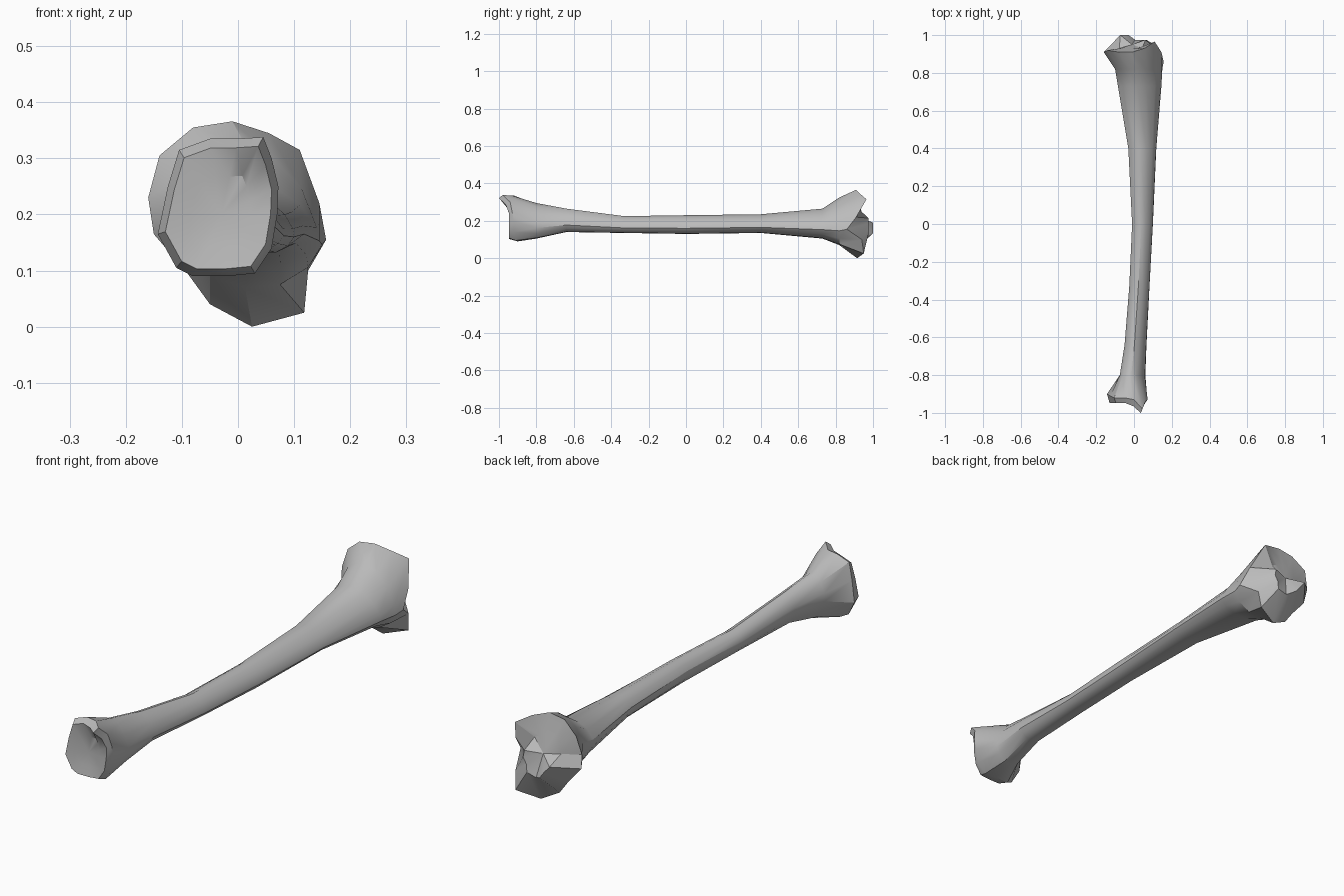
import bpy
import bmesh
import math
from mathutils import Vector

start_cube = bpy.data.objects.get("Cube")
if start_cube:
    bpy.data.objects.remove(start_cube, do_unlink=True)

# Rounded triangular cross-section of the shaft, inside a unit square
SHAFT_PROFILE = [(1, .3), (.98, .45), (.85, .7), (.65, .9), (.45, 1), (.3, .97), (.12, .85),
                 (0, .62), (0, .45), (.08, .25), (.2, .08), (.45, 0), (.7, .02), (.9, .14)]

# Shaft stations: y, then the left, right, bottom and top limits
STATIONS = [(-.8, -.075, .06, .105, .295), (-.64, -.05, .066, .14, .265),
            (-.33, -.025, .082, .135, .225), (0, -.01, .1, .13, .23),
            (.4, -.03, .118, .135, .235), (.73, -.085, .145, .105, .265),
            (.82, -.1, .15, .07, .325)]

# Rims of the two joint ends, as x, y, z
ANKLE_RIM = [(.07, -.92, .2), (.072, -.93, .25), (.06, -.94, .3), (.045, -.98, .338),
             (0, -.93, .335), (-.05, -.92, .335), (-.105, -.92, .315),
             (-.125, -.91, .25), (-.143, -.9, .165), (-.11, -.91, .105),
             (-.08, -.9, .09), (-.02, -.9, .09), (.03, -.91, .095), (.06, -.92, .14)]
KNEE_RIM = [(.157, .86, .155), (.145, .91, .22), (.11, .965, .315), (.055, .93, .345),
            (-.01, .91, .366), (-.08, .91, .355), (-.14, .92, .305),
            (-.16, .91, .23), (-.15, .9, .165), (-.09, .9, .095),
            (-.05, .9, .04), (.025, .915, 0), (.118, .95, .025), (.125, .94, .1)]


def shaft_ring(y, left, right, bottom, top):
    return [Vector((left + u * (right - left), y, bottom + v * (top - bottom)))
            for u, v in SHAFT_PROFILE]


def inner_ring(rim, center, shrink, depth):
    """Pull a rim towards the joint centre; depth gives y for each index."""
    ring = []
    for index, point in enumerate(rim):
        moved = Vector(point).lerp(center, shrink)
        moved.y = depth(index)
        ring.append(moved)
    return ring


def loft(mesh, rings, first_pole, last_pole):
    """Skin the rings and close each end with a fan."""
    loops = [[mesh.verts.new(p) for p in ring] for ring in rings]
    count = len(loops[0])
    for lower, upper in zip(loops, loops[1:]):
        for i in range(count):
            j = (i + 1) % count
            mesh.faces.new((lower[i], lower[j], upper[j], upper[i]))
    for loop, pole in ((loops[0], first_pole), (loops[-1], last_pole)):
        tip = mesh.verts.new(pole)
        for i in range(count):
            mesh.faces.new((loop[i], loop[(i + 1) % count], tip))
    bmesh.ops.recalc_face_normals(mesh, faces=mesh.faces)


# Lower joint: flat socket with a pointed spur on one side
ankle_center = Vector((-.03, -.935, .2))
ankle_lip = inner_ring(ANKLE_RIM, ankle_center, .12,
                       lambda i: -1 if i == 3 else -.965 if i in (2, 4) else -.947)
ankle_floor = inner_ring(ANKLE_RIM, ankle_center, .5, lambda i: -.94)

# Upper joint: shallow dish with a swollen lower lip
knee_center = Vector((-.01, .95, .21))
knee_dish = inner_ring(KNEE_RIM, knee_center, .55,
                       lambda i: 1 if i in (8, 9, 10) else .93 if 2 <= i <= 7 else .975)

rings = [ankle_floor, ankle_lip, ANKLE_RIM]
rings += [shaft_ring(*station) for station in STATIONS]
rings += [KNEE_RIM, knee_dish]

bm = bmesh.new()
loft(bm, rings, ankle_center, knee_center)
mesh_data = bpy.data.meshes.new("shin_bone")
bm.to_mesh(mesh_data)
bm.free()
bone = bpy.data.objects.new("shin_bone", mesh_data)
bpy.context.collection.objects.link(bone)

# Plain grey bone colour
grey = bpy.data.materials.new("bone_grey")
grey.use_nodes = True
color = (.5, .5, .5, 1)
grey.diffuse_color = color
grey.node_tree.nodes["Principled BSDF"].inputs["Base Color"].default_value = color
mesh_data.materials.append(grey)

# Smooth surface with crisp ridges
bpy.ops.object.select_all(action='DESELECT')
bone.select_set(True)
bpy.context.view_layer.objects.active = bone
bpy.ops.object.shade_smooth_by_angle(angle=math.radians(30))
